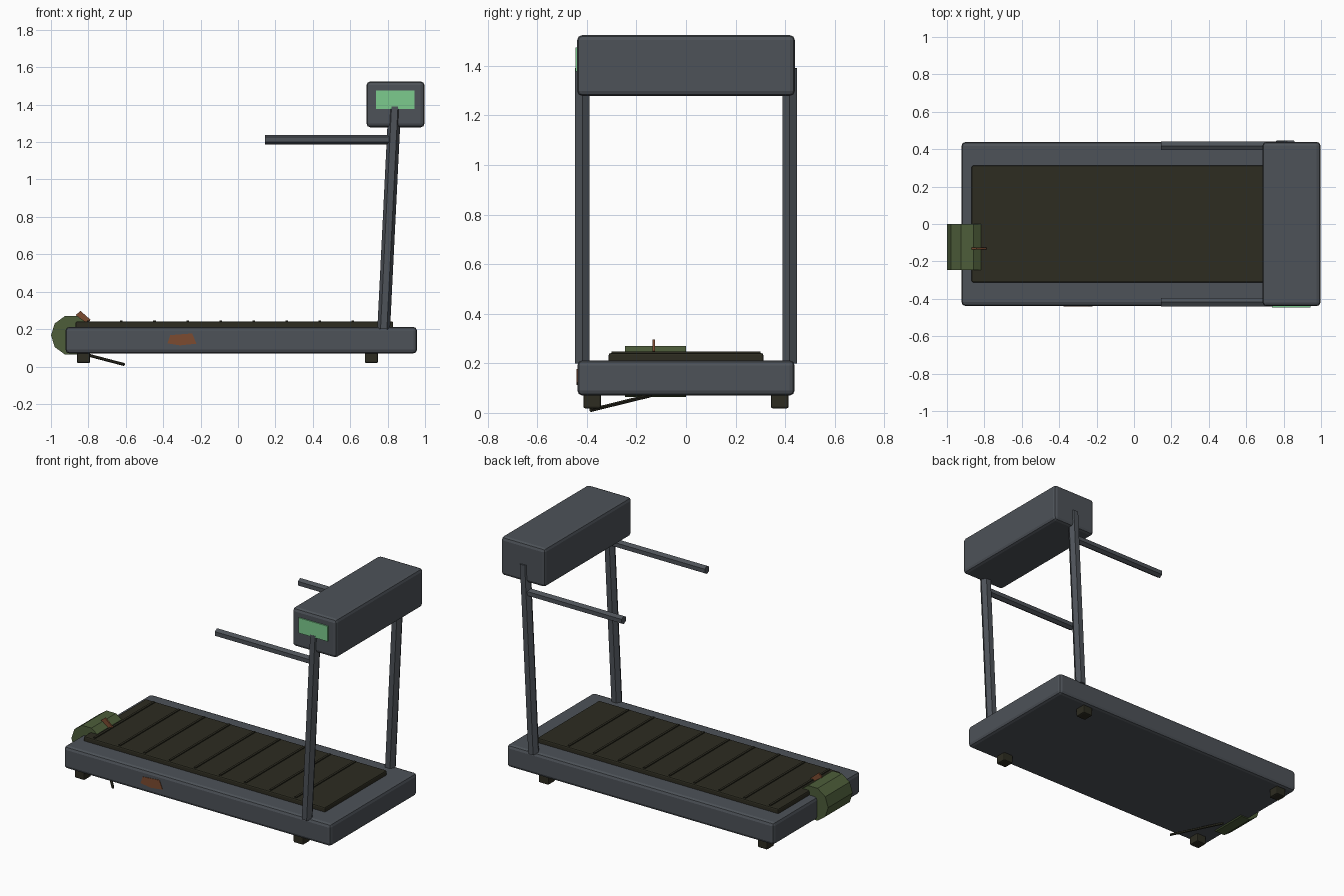
import bpy, bmesh, math
from mathutils import Vector, Matrix

if "Cube" in bpy.data.objects:
    bpy.data.objects.remove(bpy.data.objects["Cube"])


def material(name, rgb):
    m = bpy.data.materials.new(name)
    m.diffuse_color = (*rgb, 1)
    m.use_nodes = True
    m.node_tree.nodes["Principled BSDF"].inputs["Base Color"].default_value = m.diffuse_color
    return m


GREY = material("slate grey", (0.075, 0.085, 0.098))
DARK = material("dark rubber", (0.026, 0.025, 0.015))
GREEN = material("moss green", (0.075, 0.11, 0.042))
RUST = material("rust", (0.2, 0.07, 0.03))
SCREEN = material("screen green", (0.2, 0.6, 0.27))


def finish(name, bm, mat):
    bmesh.ops.recalc_face_normals(bm, faces=bm.faces)
    me = bpy.data.meshes.new(name)
    bm.to_mesh(me)
    bm.free()
    me.materials.append(mat)
    ob = bpy.data.objects.new(name, me)
    bpy.context.collection.objects.link(ob)
    return ob


def box(name, x, y, z, mat, bevel=0):
    """Box from (min, max) ranges, with optional rounded edges."""
    bm = bmesh.new()
    bmesh.ops.create_cube(bm, size=1)
    for v in bm.verts:
        v.co = [r[0] + (c + 0.5) * (r[1] - r[0]) for c, r in zip(v.co, (x, y, z))]
    ob = finish(name, bm, mat)
    if bevel:
        b = ob.modifiers.new("rounding", 'BEVEL')
        b.width, b.segments = bevel, 2
    return ob


def rod(name, a, b, radius, sides, mat, side=Vector((0, 1, 0)), turn=0):
    """Prism between two points; its first corner is at 'turn' from the cross axis."""
    a, b = Vector(a), Vector(b)
    d = (b - a).normalized()
    u = side.cross(d).normalized()
    w = d.cross(u)
    bm = bmesh.new()
    rings = []
    for p in (a, b):
        rings.append([bm.verts.new(p + radius * (u * math.cos(t) + w * math.sin(t)))
                      for t in [turn + i * math.tau / sides for i in range(sides)]])
    for i in range(sides):
        j = (i + 1) % sides
        bm.faces.new((rings[0][i], rings[0][j], rings[1][j], rings[1][i]))
    bm.faces.new(rings[0])
    bm.faces.new(rings[1])
    return finish(name, bm, mat)


def plate(name, outline, y0, y1, mat):
    """Flat plate from an x-z outline, extruded along y."""
    bm = bmesh.new()
    f = bm.faces.new([bm.verts.new((x, y0, z)) for x, z in outline])
    ext = bmesh.ops.extrude_face_region(bm, geom=[f])
    for v in ext["geom"]:
        if isinstance(v, bmesh.types.BMVert):
            v.co.y = y1
    return finish(name, bm, mat)


# Base and running belt
box("base_frame", (-0.922, 0.957), (-0.438, 0.438), (0.07, 0.212), GREY, 0.02)
box("running_belt", (-0.868, 0.83), (-0.312, 0.312), (0.20, 0.241), DARK, 0.008)
for i in range(9):
    x = -0.80 + 0.1768 * i
    box("belt_rib", (x - 0.007, x + 0.007), (-0.3, 0.3), (0.23, 0.247), DARK)

# Feet
for x in (-0.826, 0.713):
    for y in (-0.378, 0.378):
        box("foot", (x - 0.035, x + 0.035), (y - 0.036, y + 0.036), (0.018, 0.08), DARK, 0.008)

# Leaning uprights and handrails
for s in (-1, 1):
    rod("upright", (0.779, s * 0.418, 0.2), (0.838, s * 0.418, 1.39), 0.034, 6, GREY)
    rod("handrail", (0.145, s * 0.418, 1.213), (0.825, s * 0.418, 1.213), 0.026, 6, GREY)

# Console and side screen
box("console", (0.687, 0.997), (-0.439, 0.439), (1.279, 1.524), GREY, 0.02)
box("screen", (0.738, 0.943), (-0.446, -0.437), (1.378, 1.475), SCREEN)

# Rear roller guard, with its tab and the loose strut beneath
rod("roller_guard", (-0.892, -0.246, 0.167), (-0.892, 0.0, 0.167), 0.108, 10, GREEN,
    side=Vector((0, 0, 1)))
plate("guard_tab", [(-0.868, 0.275), (-0.842, 0.297), (-0.788, 0.25), (-0.80, 0.235), (-0.83, 0.235)],
      -0.135, -0.126, RUST)
rod("strut", (-0.835, -0.145, 0.07), (-0.61, -0.385, 0.011), 0.008, 6, DARK)

# Worn patch on the front side
plate("side_patch", [(-0.377, 0.124), (-0.362, 0.168), (-0.245, 0.177), (-0.222, 0.122), (-0.31, 0.113)],
      -0.441, -0.435, RUST)
